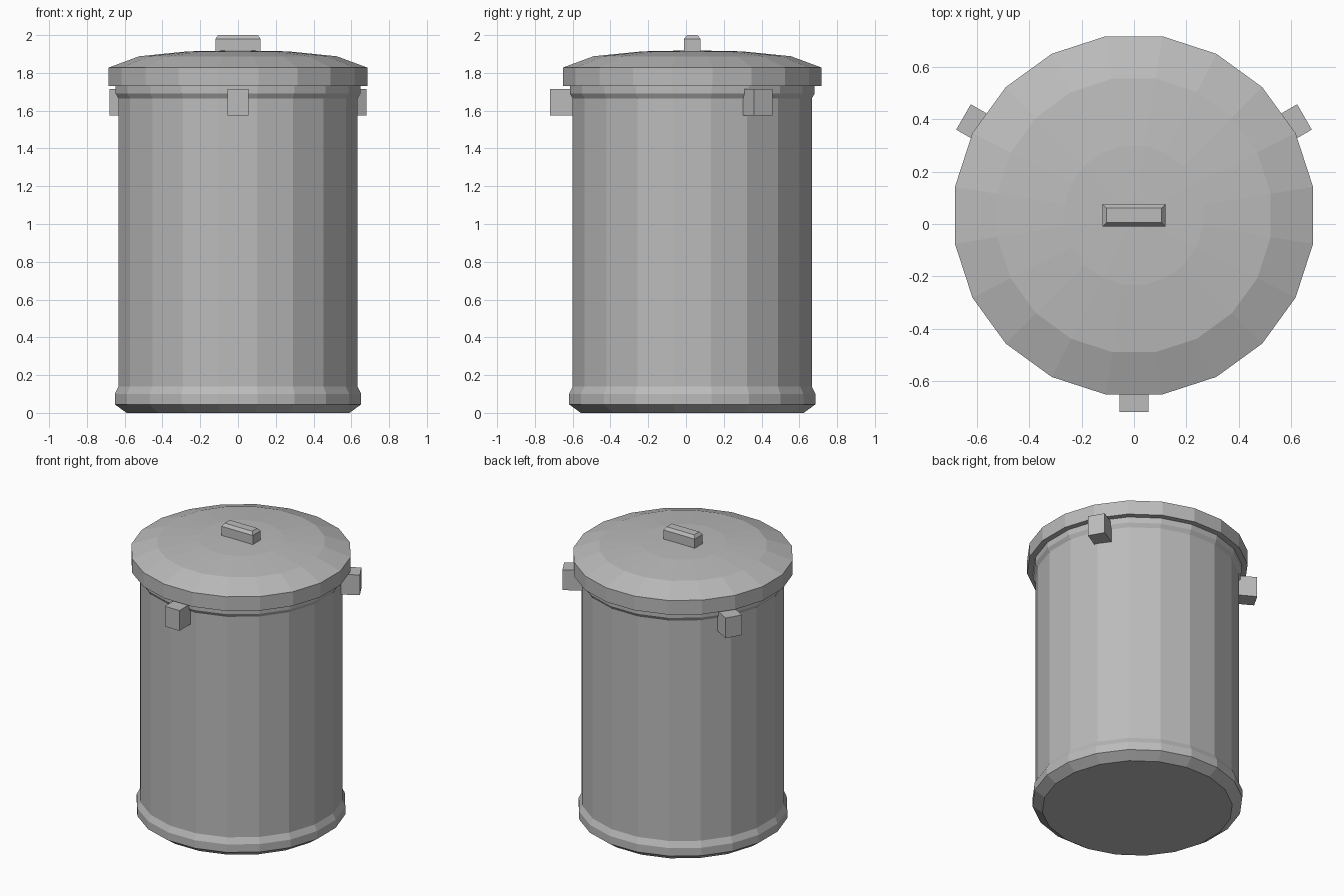
import bpy, bmesh, math
from mathutils import Matrix

if "Cube" in bpy.data.objects:
    bpy.data.objects.remove(bpy.data.objects["Cube"])

CY = 0.033           # the can's axis sits slightly behind the origin
SIDES = 20
FLAT = math.cos(math.pi / SIDES)

metal = bpy.data.materials.new("grey metal")
metal.diffuse_color = (0.5, 0.5, 0.5, 1)
metal.use_nodes = True
metal.node_tree.nodes["Principled BSDF"].inputs["Base Color"].default_value = metal.diffuse_color


def finish(name, bm):
    bmesh.ops.recalc_face_normals(bm, faces=bm.faces)
    mesh = bpy.data.meshes.new(name)
    bm.to_mesh(mesh)
    bm.free()
    mesh.materials.append(metal)
    obj = bpy.data.objects.new(name, mesh)
    bpy.context.collection.objects.link(obj)
    return obj


def lathe(name, profile):
    """Closed faceted solid from (flat-to-centre radius, z) points."""
    bm = bmesh.new()
    rings = []
    for r, z in profile:
        ring = []
        for i in range(SIDES):
            a = 2 * math.pi * (i + 0.5) / SIDES
            ring.append(bm.verts.new((r / FLAT * math.cos(a),
                                      CY + r / FLAT * math.sin(a), z)))
        rings.append(ring)
    for lo, hi in zip(rings, rings[1:]):
        for i in range(SIDES):
            j = (i + 1) % SIDES
            bm.faces.new((lo[i], lo[j], hi[j], hi[i]))
    bm.faces.new(rings[0])
    bm.faces.new(rings[-1])
    return finish(name, bm)


def block(name, x, y, z, angle=0.0, taper=0.0, shoulder=None):
    """Box between (min, max) pairs, turned about the can's axis,
    with an optional chamfered top starting at height shoulder."""
    bm = bmesh.new()
    bmesh.ops.create_cube(bm, size=1)
    top_z = shoulder if shoulder else z[1]
    for v in bm.verts:
        v.co = (x[v.co.x > 0], y[v.co.y > 0], top_z if v.co.z > 0 else z[0])
    if shoulder:
        top = [f for f in bm.faces if f.normal.z > 0.9 or
               all(abs(v.co.z - top_z) < 1e-5 for v in f.verts)]
        bmesh.ops.inset_region(bm, faces=top[:1], thickness=taper)
        for v in top[0].verts:
            v.co.z = z[1]
    bm.transform(Matrix.Translation((0, CY, 0)) @ Matrix.Rotation(angle, 4, 'Z'))
    return finish(name, bm)


# Can body with flared foot and rim
lathe("can_body", [(0.59, 0), (0.652, 0.045), (0.652, 0.10), (0.633, 0.14),
                   (0.633, 1.665), (0.648, 1.69), (0.648, 1.735)])

# Shallow domed lid
lathe("lid", [(0.685, 1.73), (0.685, 1.828), (0.523, 1.888),
              (0.265, 1.914), (0.06, 1.918)])

# Handle on the lid
block("lid_handle", (-0.12, 0.12), (-0.043, 0.043), (1.90, 2.0),
      taper=0.021, shoulder=1.98)

# Three side lugs spaced evenly around the can
for n, deg in enumerate((-90, 30, 150)):
    block(f"side_lug_{n + 1}", (0.60, 0.753), (-0.056, 0.056), (1.575, 1.715),
          angle=math.radians(deg))
